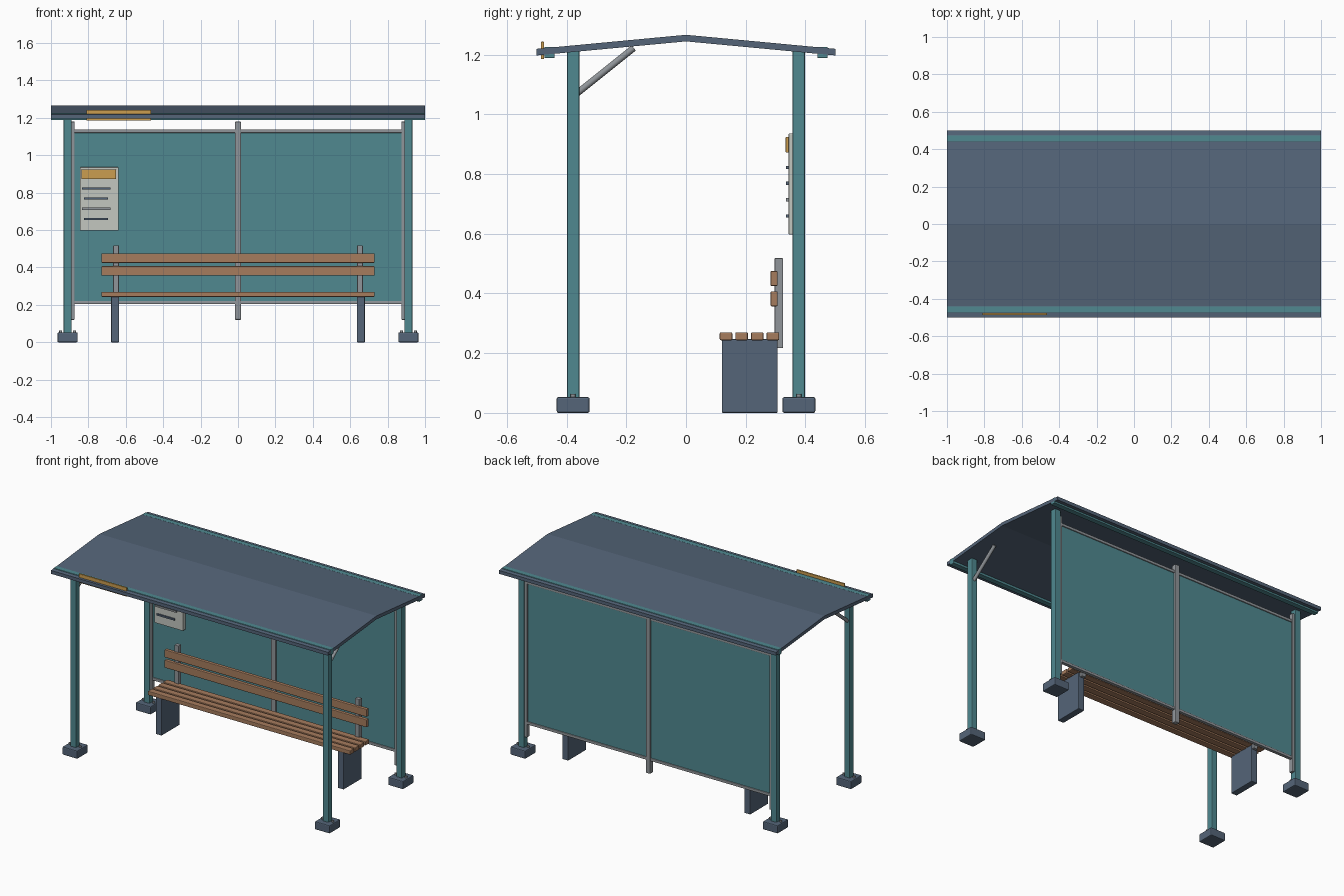
import bpy, bmesh
from mathutils import Vector

if "Cube" in bpy.data.objects:
    bpy.data.objects.remove(bpy.data.objects["Cube"])


def mat(name, r, g, b):
    m = bpy.data.materials.new(name)
    m.diffuse_color = (r, g, b, 1)
    m.use_nodes = True
    m.node_tree.nodes["Principled BSDF"].inputs["Base Color"].default_value = m.diffuse_color
    return m


SLATE = mat("slate", 0.09, 0.13, 0.19)
TEAL = mat("teal", 0.08, 0.25, 0.28)
WOOD = mat("wood", 0.38, 0.20, 0.11)
STEEL = mat("steel", 0.28, 0.30, 0.32)
PAPER = mat("paper", 0.55, 0.57, 0.53)
AMBER = mat("amber", 0.60, 0.34, 0.08)


def finish(name, bm, material):
    me = bpy.data.meshes.new(name)
    bmesh.ops.recalc_face_normals(bm, faces=bm.faces)
    bm.to_mesh(me)
    bm.free()
    ob = bpy.data.objects.new(name, me)
    me.materials.append(material)
    bpy.context.collection.objects.link(ob)
    return ob


def box(name, x, y, z, material, bevel=0.0):
    """Box from (min, max) ranges, with optional softened edges."""
    bm = bmesh.new()
    bmesh.ops.create_cube(bm, size=1)
    for v in bm.verts:
        v.co = Vector([r[0] if c < 0 else r[1] for c, r in zip(v.co, (x, y, z))])
    if bevel:
        bmesh.ops.bevel(bm, geom=bm.edges[:], offset=bevel, segments=2,
                        profile=0.5, affect='EDGES')
    return finish(name, bm, material)


def rod(name, a, b, radius, material, sides=12):
    """Cylinder between two points."""
    a, b = Vector(a), Vector(b)
    bm = bmesh.new()
    bmesh.ops.create_cone(bm, cap_ends=True, segments=sides, radius1=radius,
                          radius2=radius, depth=(b - a).length)
    rot = (b - a).to_track_quat('Z', 'Y')
    for v in bm.verts:
        v.co = rot @ v.co + (a + b) / 2
    ob = finish(name, bm, material)
    for p in ob.data.polygons:
        p.use_smooth = len(p.vertices) == 4
    return ob


def around(c, w):
    return (c - w / 2, c + w / 2)


# Roof: shallow gable profile extruded along x
profile = [(-0.5, 1.197), (-0.5, 1.219), (0, 1.266), (0.5, 1.219), (0.5, 1.197), (0, 1.244)]
bm = bmesh.new()
ends = [[bm.verts.new((x, y, z)) for y, z in profile] for x in (-1, 1)]
for i in range(6):
    j = (i + 1) % 6
    bm.faces.new((ends[0][i], ends[0][j], ends[1][j], ends[1][i]))
for e in ends:
    bm.faces.new((e[0], e[1], e[2], e[5]))
    bm.faces.new((e[5], e[2], e[3], e[4]))
finish("roof", bm, SLATE)

# Eave beams, slightly proud of the roof surface
for s, side in ((-1, "front"), (1, "back")):
    box(side + "_eave_beam", (-1, 1), around(s * 0.457, 0.034), (1.188, 1.226), TEAL, 0.003)

# Posts, feet and bolts
for sx, lr in ((-1, "left"), (1, "right")):
    for sy, fb in ((-1, "front"), (1, "back")):
        tag = fb + "_" + lr
        x, y = sx * 0.911, sy * 0.378
        box(tag + "_post", around(x, 0.042), around(y, 0.042), (0.045, 1.215), TEAL, 0.005)
        box(tag + "_foot", around(x, 0.108), around(y, 0.11), (0, 0.053), SLATE, 0.006)
        for b in (-1, 1):
            rod(tag + "_bolt", (x + b * 0.037, y, 0.045), (x + b * 0.037, y, 0.063),
                0.008, STEEL, 8)
    # Diagonal brace from front post to roof
    rod(lr + "_brace", (sx * 0.911, -0.365, 1.07), (sx * 0.911, -0.175, 1.222), 0.011, STEEL)
    # Side channel holding the rear panel
    box(lr + "_panel_channel", around(sx * 0.884, 0.02), (0.364, 0.392), (0.12, 1.18), STEEL, 0.003)

# Rear panel with rails and centre mullion
box("rear_panel", (-0.88, 0.88), (0.373, 0.383), (0.21, 1.13), TEAL)
box("top_rail", (-0.885, 0.885), (0.367, 0.389), (1.12, 1.138), STEEL, 0.003)
box("bottom_rail", (-0.885, 0.885), (0.367, 0.389), (0.204, 0.222), STEEL, 0.003)
box("centre_mullion", around(0, 0.034), (0.362, 0.394), (0.12, 1.18), STEEL, 0.006)

# Bench
for i in range(4):
    box("seat_slat", (-0.73, 0.73), around(0.134 + i * 0.0523, 0.042), (0.243, 0.27), WOOD, 0.004)
for z in (0.382, 0.45):
    box("backrest_slat", (-0.73, 0.73), (0.283, 0.307), around(z, 0.05), WOOD, 0.004)
for s, lr in ((-1, "left"), (1, "right")):
    box(lr + "_bench_leg", around(s * 0.657, 0.043), (0.12, 0.307), (0, 0.247), SLATE, 0.004)
    box(lr + "_back_support", around(s * 0.652, 0.03), (0.297, 0.325), (0.217, 0.518), STEEL, 0.002)

# Notice board with header strip and plain bars
box("notice_board", (-0.846, -0.639), (0.344, 0.374), (0.597, 0.936), PAPER, 0.003)
box("notice_header", (-0.836, -0.653), (0.334, 0.347), (0.872, 0.924), AMBER, 0.002)
for i, z in enumerate((0.822, 0.769, 0.714, 0.659)):
    xr = (-0.834, -0.682) if i % 2 == 0 else (-0.823, -0.695)
    box("notice_bar", xr, (0.335, 0.347), around(z, 0.011), STEEL if i == 2 else SLATE)

# Sign plate on the front eave
box("eave_sign", (-0.81, -0.465), (-0.486, -0.475), (1.185, 1.243), AMBER, 0.002)
